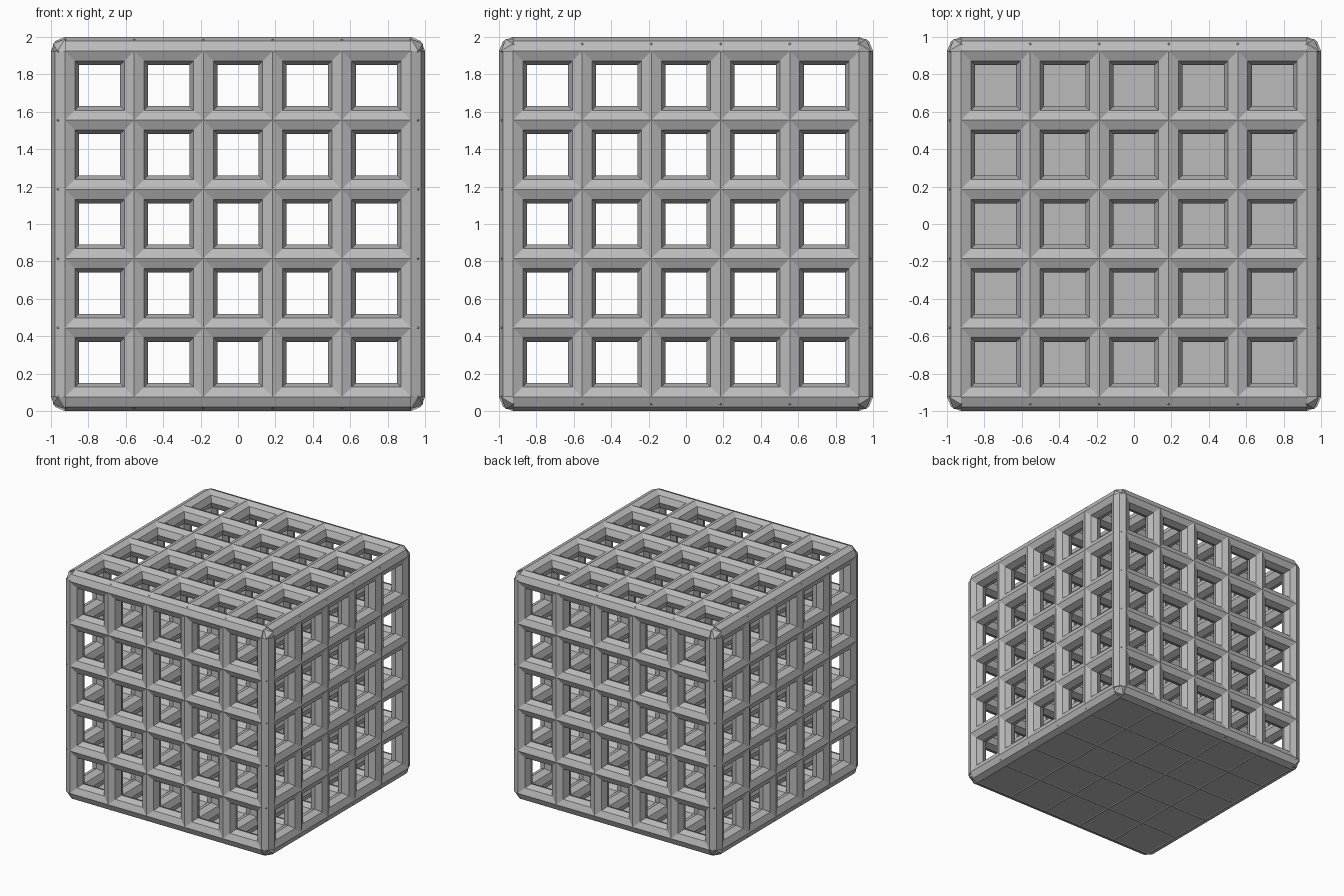
import bpy, bmesh
from math import pi, sqrt
from itertools import product
from mathutils import Matrix, Vector

cube = bpy.data.objects.get("Cube")
if cube:
    bpy.data.objects.remove(cube, do_unlink=True)

RADIUS = 0.075
HALF = 1 - RADIUS          # outermost bar axis
COUNT = 6
STEPS = [-HALF + 2 * HALF * i / (COUNT - 1) for i in range(COUNT)]
CENTRE = Vector((0, 0, 1))

grey = bpy.data.materials.new("plain grey")
grey.use_nodes = True
grey.diffuse_color = (0.5, 0.5, 0.5, 1)
grey.node_tree.nodes["Principled BSDF"].inputs["Base Color"].default_value = (0.5, 0.5, 0.5, 1)


def add_object(name, bm):
    bmesh.ops.recalc_face_normals(bm, faces=bm.faces)
    mesh = bpy.data.meshes.new(name)
    bm.to_mesh(mesh)
    bm.free()
    mesh.materials.append(grey)
    obj = bpy.data.objects.new(name, mesh)
    bpy.context.collection.objects.link(obj)
    return obj


# Eight-sided bars running through the whole lattice along each axis
turns = {
    "bars_across": (0, Matrix.Rotation(pi / 2, 4, "Y")),
    "bars_deep": (1, Matrix.Rotation(pi / 2, 4, "X")),
    "bars_upright": (2, Matrix.Identity(4)),
}
for name, (axis, turn) in turns.items():
    bm = bmesh.new()
    for a, b in product(STEPS, STEPS):
        place = [a, b]
        place.insert(axis, 0)
        bmesh.ops.create_cone(bm, cap_ends=True, segments=8, radius1=RADIUS,
                              radius2=RADIUS, depth=2 * HALF,
                              matrix=Matrix.Translation(CENTRE + Vector(place)) @ turn)
    add_object(name, bm)

# Twenty-sided joints along the outer edges and corners
golden = (1 + sqrt(5)) / 2
corners = []
for s, t in product((-1, 1), (-1, 1)):
    for shift in range(3):
        p = [0, s, t * golden]
        corners.append(Vector(p[shift:] + p[:shift]).normalized() * RADIUS)

bm = bmesh.new()
for node in product(STEPS, repeat=3):
    if sum(abs(c) > HALF - 0.01 for c in node) >= 2:
        verts = [bm.verts.new(CENTRE + Vector(node) + c) for c in corners]
        bmesh.ops.convex_hull(bm, input=verts)
add_object("edge_joints", bm)

# Solid floor, just above the lowest ridges
bm = bmesh.new()
bmesh.ops.create_cube(bm, size=1, matrix=Matrix.Translation((0, 0, 0.012))
                      @ Matrix.Diagonal((2 * HALF, 2 * HALF, 0.016, 1)))
add_object("floor_plate", bm)
